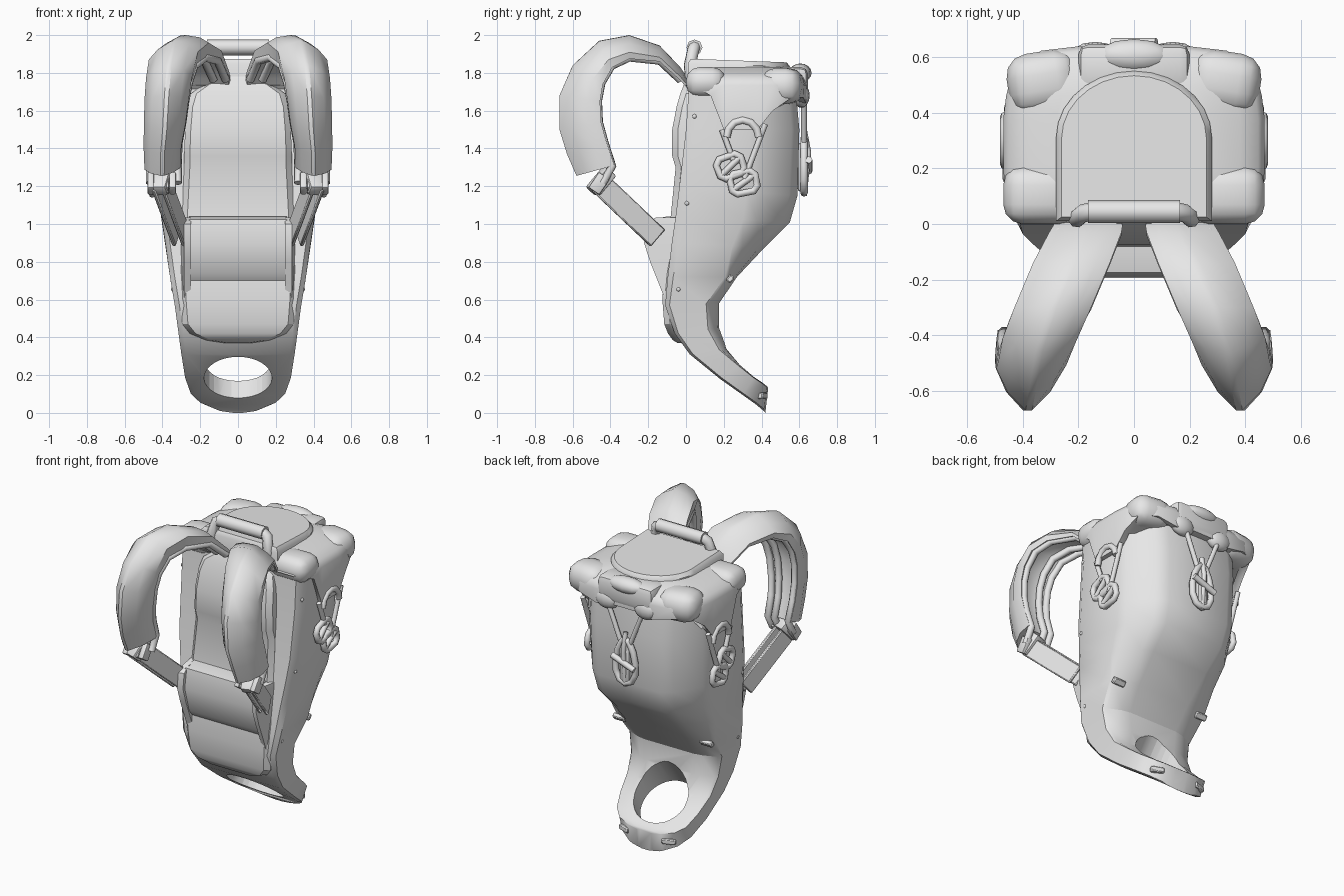
import bpy, bmesh, math
from mathutils import Vector, Matrix

if "Cube" in bpy.data.objects:
    bpy.data.objects.remove(bpy.data.objects["Cube"])

mat = bpy.data.materials.new("plain grey")
mat.diffuse_color = (0.8, 0.8, 0.8, 1)
mat.use_nodes = True
mat.node_tree.nodes["Principled BSDF"].inputs["Base Color"].default_value = mat.diffuse_color


def finish(ob, angle=40):
    ob.data.materials.clear()
    ob.data.materials.append(mat)
    bpy.ops.object.select_all(action='DESELECT')
    ob.select_set(True)
    bpy.context.view_layer.objects.active = ob
    bpy.ops.object.shade_smooth_by_angle(angle=math.radians(angle))
    return ob


def from_bm(name, bm, angle=40):
    bmesh.ops.recalc_face_normals(bm, faces=bm.faces[:])
    me = bpy.data.meshes.new(name)
    bm.to_mesh(me)
    bm.free()
    ob = bpy.data.objects.new(name, me)
    bpy.context.collection.objects.link(ob)
    return finish(ob, angle)


def loft(name, rings, angle=40):
    bm = bmesh.new()
    vs = [[bm.verts.new(p) for p in r] for r in rings]
    n = len(rings[0])
    for a, b in zip(vs, vs[1:]):
        for i in range(n):
            bm.faces.new((a[i], a[(i + 1) % n], b[(i + 1) % n], b[i]))
    bm.faces.new(vs[0])
    bm.faces.new(vs[-1])
    return from_bm(name, bm, angle)


def box(name, loc, size, rot=None, bevel=0.01, seg=2):
    bm = bmesh.new()
    bmesh.ops.create_cube(bm, size=1)
    bmesh.ops.scale(bm, vec=size, verts=bm.verts[:])
    bmesh.ops.bevel(bm, geom=bm.edges[:], offset=bevel, segments=seg,
                    affect='EDGES', profile=0.5)
    m = Matrix.Translation(loc) @ (rot or Matrix()).to_4x4()
    bmesh.ops.transform(bm, matrix=m, verts=bm.verts[:])
    return from_bm(name, bm)


def ball(name, loc, size, seg=12):
    bm = bmesh.new()
    bmesh.ops.create_uvsphere(bm, u_segments=seg, v_segments=seg // 2 + 2, radius=1)
    m = Matrix.Translation(loc) @ Matrix.Diagonal((*size, 1))
    bmesh.ops.transform(bm, matrix=m, verts=bm.verts[:])
    return from_bm(name, bm, 60)


def tube(name, pts, r, cyclic=False):
    cu = bpy.data.curves.new(name, 'CURVE')
    cu.dimensions = '3D'
    cu.bevel_depth, cu.bevel_resolution, cu.use_fill_caps = r, 2, True
    sp = cu.splines.new('POLY')
    sp.points.add(len(pts) - 1)
    for p, q in zip(sp.points, pts):
        p.co = (*q, 1)
    sp.use_cyclic_u = cyclic
    ob = bpy.data.objects.new(name, cu)
    bpy.context.collection.objects.link(ob)
    bpy.ops.object.select_all(action='DESELECT')
    ob.select_set(True)
    bpy.context.view_layer.objects.active = ob
    bpy.ops.object.convert(target='MESH')
    return finish(bpy.context.object, 62)


# Main shell: front point, back point, half width, depth share of the flat side
stations = [
    ((.015, 1.72), (.58, 1.72), .435, .57), ((.0, 1.5), (.60, 1.5), .435, .57),
    ((-.035, 1.2), (.59, 1.15), .425, .57), ((-.055, 1.04), (.55, 1.01), .405, .59),
    ((-.075, .9), (.42, .88), .385, .65), ((-.097, .72), (.27, .72), .36, .83),
    ((-.11, .57), (.175, .58), .335, .76), ((-.06, .42), (.175, .45), .315, .75),
    ((.02, .31), (.215, .34), .30, .8), ((.18, .18), (.285, .255), .28, .93),
    ((.30, .095), (.36, .19), .25, .96), ((.37, .045), (.405, .16), .2, .96),
    ((.412, .01), (.43, .14), .12, .96), ((.42, .0), (.435, .13), .05, .96)]
rings = []
for f, b, w, e in stations:
    f, b = Vector((0, *f)), Vector((0, *b))
    half = [(w - .025, 0), (w, .08), (w, e), (w * .95, e + (1 - e) * .3),
            (w * .69, e + (1 - e) * .84), (w * .52, 1)]
    half += [(-x, t) for x, t in reversed(half)]
    rings.append([f.lerp(b, t) + Vector((x, 0, 0)) for x, t in half])
shell = loft("pack_shell", rings, 32)

# Round opening through the tail
axis = Vector((0, .605, .796))
bpy.ops.mesh.primitive_cylinder_add(
    vertices=32, radius=.18, depth=.6, location=Vector((0, .175, .182)) + axis * .1,
    rotation=axis.to_track_quat('Z', 'Y').to_euler())
cutter = bpy.context.object
mod = shell.modifiers.new("opening", 'BOOLEAN')
mod.object, mod.operation, mod.solver = cutter, 'DIFFERENCE', 'EXACT'
bpy.context.view_layer.objects.active = shell
bpy.ops.object.modifier_apply(modifier="opening")
bpy.data.objects.remove(cutter)
finish(shell, 32)

# Padding against the wearer's back: height, half width, front face
pad = [(.37, .08, -.045), (.385, .17, -.07), (.42, .255, -.095), (.47, .295, -.115),
       (.6, .305, -.125), (.75, .31, -.115), (1.0, .30, -.085), (1.3, .285, -.055),
       (1.36, .285, -.073), (1.5, .28, -.073), (1.62, .27, -.05), (1.69, .25, -.03),
       (1.74, .18, -.01), (1.78, .08, .01)]
loft("back_pad", [[(-w, .08, z), (-w, y + .03, z), (-w + .03, y, z),
                   (w - .03, y, z), (w, y + .03, z), (w, .08, z)] for z, w, y in pad], 32)

# Lumbar pad: height and front face
lumbar = [(1.04, -.10), (1.025, -.175), (.9, -.195), (.74, -.15), (.70, -.12)]
loft("lumbar_pad", [[(-.26, 0, z), (-.26, y, z), (.26, y, z), (.26, 0, z)]
                    for z, y in lumbar])
wing = [(1.035, -.16), (1.0, -.21), (.9, -.222), (.8, -.19), (.7, -.15), (.61, -.115)]

# Lid: half outline with the height of its lower edge
lid = [(.40, .0, 1.73), (.45, .04, 1.73), (.46, .13, 1.68), (.465, .2, 1.5),
       (.465, .38, 1.5), (.455, .46, 1.6), (.43, .56, 1.67), (.33, .62, 1.67),
       (.2, .635, 1.64), (.1, .635, 1.66)]
lid += [(-x, y, z) for x, y, z in reversed(lid)]


def lid_ring(s, z=None):
    return [(x * s, .31 + (y - .31) * s, z or lz) for x, y, lz in lid]


loft("lid", [lid_ring(.9), lid_ring(1), lid_ring(1.01, 1.735), lid_ring(.96, 1.775),
             lid_ring(.82, 1.80), lid_ring(.6, 1.83)], 50)

# Raised tongue on top of the lid
arc = [(.28 * math.cos(a), .31 + .24 * math.sin(a)) for a in
       [math.pi * i / 14 for i in range(15)]]
tongue = [(.28, .01)] + arc + [(-.28, .01)]
loft("lid_tongue", [[(x, y, 1.75) for x, y in tongue],
                    [(x, y, 1.85 - .03 * y) for x, y in tongue],
                    [(x * .93, .27 + (y - .27) * .94, 1.875 - .035 * y) for x, y in tongue]])
box("lid_back_block", (0, .56, 1.75), (.4, .17, .16), bevel=.035)
ball("lid_back_patch", (0, .605, 1.80), (.135, .06, .05))

# Carry handle
tube("handle_grip", [(-.165, .045, 1.935), (.165, .045, 1.935)], .042)
for s in (1, -1):
    tube("handle_end", [(s * .15, .045, 1.935), (s * .185, .038, 1.92),
                        (s * .205, .02, 1.84), (s * .2, .03, 1.74)], .033)

# Shoulder strap stations: outer ridge, inner face, centre x, half width, droop, tilt
strap = [((.03, 1.74), (.04, 1.68), .15, .115, .8, .1),
         ((-.03, 1.83), (-.03, 1.76), .175, .13, .8, .15),
         ((-.14, 1.945), (-.14, 1.86), .225, .138, .75, .2),
         ((-.3, 2.0), (-.3, 1.875), .292, .138, .75, .2),
         ((-.46, 1.97), (-.39, 1.83), .342, .13, .8, .15),
         ((-.6, 1.84), (-.44, 1.74), .365, .122, .9, .05),
         ((-.67, 1.68), (-.455, 1.65), .378, .117, 1, 0),
         ((-.67, 1.5), (-.45, 1.54), .388, .11, 1, 0),
         ((-.63, 1.37), (-.42, 1.43), .40, .1, 1, 0),
         ((-.58, 1.255), (-.38, 1.31), .40, .095, 1, -.1)]
section = [(-1, .7), (-.65, .3), (-.1, 0), (.1, 0), (.65, .3), (1, .7), (.95, 1),
           (.45, .85), (-.45, .85), (-.95, 1)]


def on_strap(st, s, u, d):
    o, i, x, h, k, t = st
    p = Vector(o).lerp(Vector(i), max(0, d * k + t * u) if d <= .7 else d)
    return (s * (x + u * h), p.x, p.y)


def frame(c, a, b, turn):
    """Chamfered ring in the side plane."""
    k = .025
    pts = [(a, b - k), (a - k, b), (k - a, b), (-a, b - k),
           (-a, k - b), (k - a, -b), (a - k, -b), (a, k - b)]
    return [(c[0], c[1] + p * math.cos(turn) - q * math.sin(turn),
             c[2] + p * math.sin(turn) + q * math.cos(turn)) for p, q in pts]


for s in (1, -1):
    loft("shoulder_strap", [[on_strap(st, s, u, d) for u, d in section] for st in strap], 38)
    loft("lumbar_wing", [[(s * .235, 0, z), (s * .25, y + .01, z), (s * .285, y, z),
                          (s * .31, 0, z)] for z, y in wing])
    # Layered piping inside the strap, ending in short webbing tails
    for u in (-.85, -.35, .7):
        pts = [on_strap(st, s, u, .95) for st in strap[1:]]
        e = pts[-1]
        tube("strap_piping", pts + [(e[0], e[1] - .05, e[2] - .09)], .022)
        box("strap_tail", (s * (.41 + u * .075), -.46, 1.215), (.035, .07, .1),
            Matrix.Rotation(-.6, 3, 'X'), .008)
    # Lower webbing from strap to lumbar pad
    a, b = Vector((s * .41, -.46, 1.22)), Vector((s * .30, -.15, .925))
    rot = (b - a).to_track_quat('Z', 'Y').to_matrix()
    for off in (-.025, .025):
        box("lower_webbing", (a + b) / 2 + Vector((off, 0, 0)),
            (.022, .12, (b - a).length), rot, .006, 1)
    box("strap_adjuster", (s * .41, -.45, 1.225), (.1, .14, .07), rot, .012)

    # Padded corners of the lid
    box("lid_front_corner", (s * .335, .105, 1.75), (.27, .21, .16), bevel=.07, seg=3)
    box("lid_back_corner", (s * .325, .51, 1.73), (.26, .22, .19),
        Matrix.Rotation(-s * .15, 3, 'Z'), .08, 3)

    # Side fastening: two ring buckles hung on cords below a webbing arch
    x = s * .453
    for c, t in (((x, .235, 1.305), .35), ((x, .305, 1.22), .2)):
        ring = frame(c, .068, .055, t)
        tube("side_buckle", ring, .019, True)
        tube("side_buckle_bar", [ring[0], ring[4]], .017)
    for p, q in (((.19, 1.5), (.25, 1.34)), ((.42, 1.53), (.31, 1.24))):
        tube("side_cord", [(x, *p), (x, *q)], .015)
    tube("side_arch", [(s * .462, .3 + .085 * math.cos(i * math.pi / 6),
                        1.46 + .09 * math.sin(i * math.pi / 6)) for i in range(7)], .02)

    # Rear cords, lamps on the tail and rivets along the shell
    tube("rear_cord", [(s * .13, .625, 1.67), (s * .03, .625, 1.42)], .015)
    ball("rear_cord_anchor", (s * .14, .61, 1.68), (.085, .045, .065))
    box("side_lamp", (s * .315, .235, .71), (.085, .03, .04),
        Matrix.Rotation(-.7, 3, 'X'), .006, 1)
    box("tail_lamp", (s * .16, .405, .09), (.085, .03, .035),
        Matrix.Rotation(-s * .34, 3, 'Z'), .006, 1)
    for y, z, w in ((.045, 1.57, .433), (.005, 1.11, .412), (-.04, .655, .346)):
        ball("rivet", (s * w, y, z), (.008, .012, .012), 8)

# Rear buckle: long ring, inner tongue and cross bar
tube("rear_buckle", [(.065 * math.sin(a) * (1.1 - .3 * math.cos(a)), .625,
                      1.31 + .145 * math.cos(a))
                     for a in [i * math.pi / 6 for i in range(12)]], .02, True)
box("rear_buckle_tongue", (0, .615, 1.30), (.075, .05, .26), bevel=.018)
tube("rear_buckle_bar", [(-.08, .65, 1.28), (.08, .65, 1.34)], .019)
tube("rear_buckle_loop", [(0, .625, 1.5), (0, .648, 1.38), (0, .625, 1.15)], .015)
